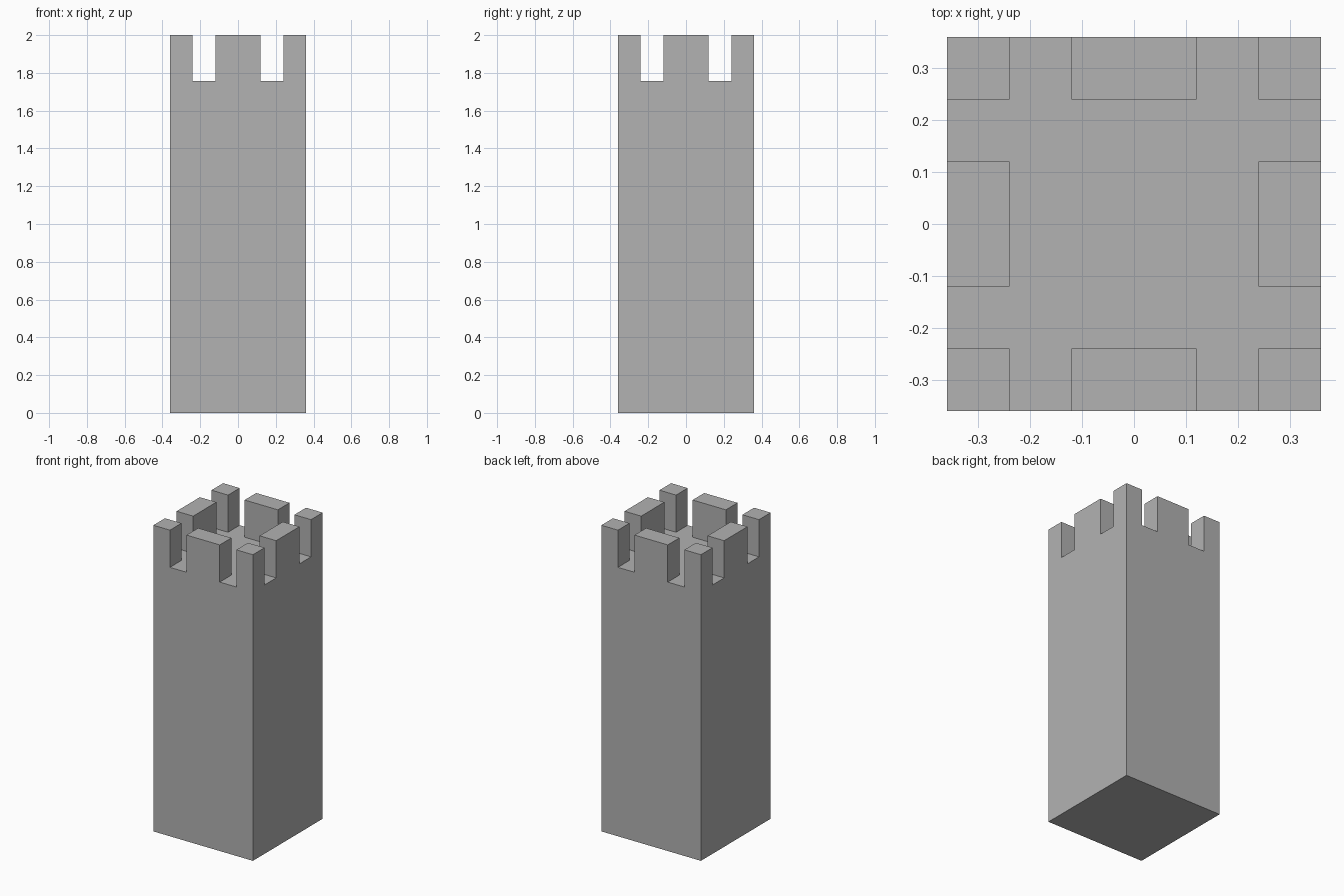
import bpy, bmesh, math
from mathutils import Matrix, Vector

if "Cube" in bpy.data.objects:
    bpy.data.objects.remove(bpy.data.objects["Cube"])

HALF, DECK, TOP = 0.36, 1.757, 2.0
CUTS = (-0.24, -0.12, 0.12, 0.24)

# Square tower shaft
bm = bmesh.new()
size = Matrix.Diagonal((2 * HALF, 2 * HALF, DECK, 1))
bmesh.ops.create_cube(bm, size=1, matrix=Matrix.Translation((0, 0, DECK / 2)) @ size)

# Slice the shaft along the battlement gaps
for axis in (Vector((1, 0, 0)), Vector((0, 1, 0))):
    for c in CUTS:
        bmesh.ops.bisect_plane(bm, geom=bm.verts[:] + bm.edges[:] + bm.faces[:],
                               plane_co=axis * c, plane_no=axis)


def is_merlon(face):
    """Rim cells at the corners and the middle of each side."""
    c = face.calc_center_median()
    x, y = abs(c.x), abs(c.y)
    solid = all(v < 0.12 or v > 0.24 for v in (x, y))
    return face.normal.z > 0.9 and max(x, y) > 0.24 and solid


# Raise the merlons
bm.normal_update()
merlons = [f for f in bm.faces if is_merlon(f)]
raised = bmesh.ops.extrude_face_region(bm, geom=merlons)["geom"]
bmesh.ops.translate(bm, vec=(0, 0, TOP - DECK),
                    verts=[g for g in raised if isinstance(g, bmesh.types.BMVert)])

# Merge coplanar slices into clean flat faces
bmesh.ops.dissolve_limit(bm, angle_limit=math.radians(1),
                         verts=bm.verts[:], edges=bm.edges[:])
bmesh.ops.recalc_face_normals(bm, faces=bm.faces[:])

mesh = bpy.data.meshes.new("battlement_tower")
bm.to_mesh(mesh)
bm.free()

# Dark grey stone
stone = bpy.data.materials.new("stone")
stone.diffuse_color = (0.447, 0.447, 0.447, 1)
stone.use_nodes = True
stone.node_tree.nodes["Principled BSDF"].inputs["Base Color"].default_value = stone.diffuse_color
mesh.materials.append(stone)
bpy.context.collection.objects.link(bpy.data.objects.new("battlement_tower", mesh))
